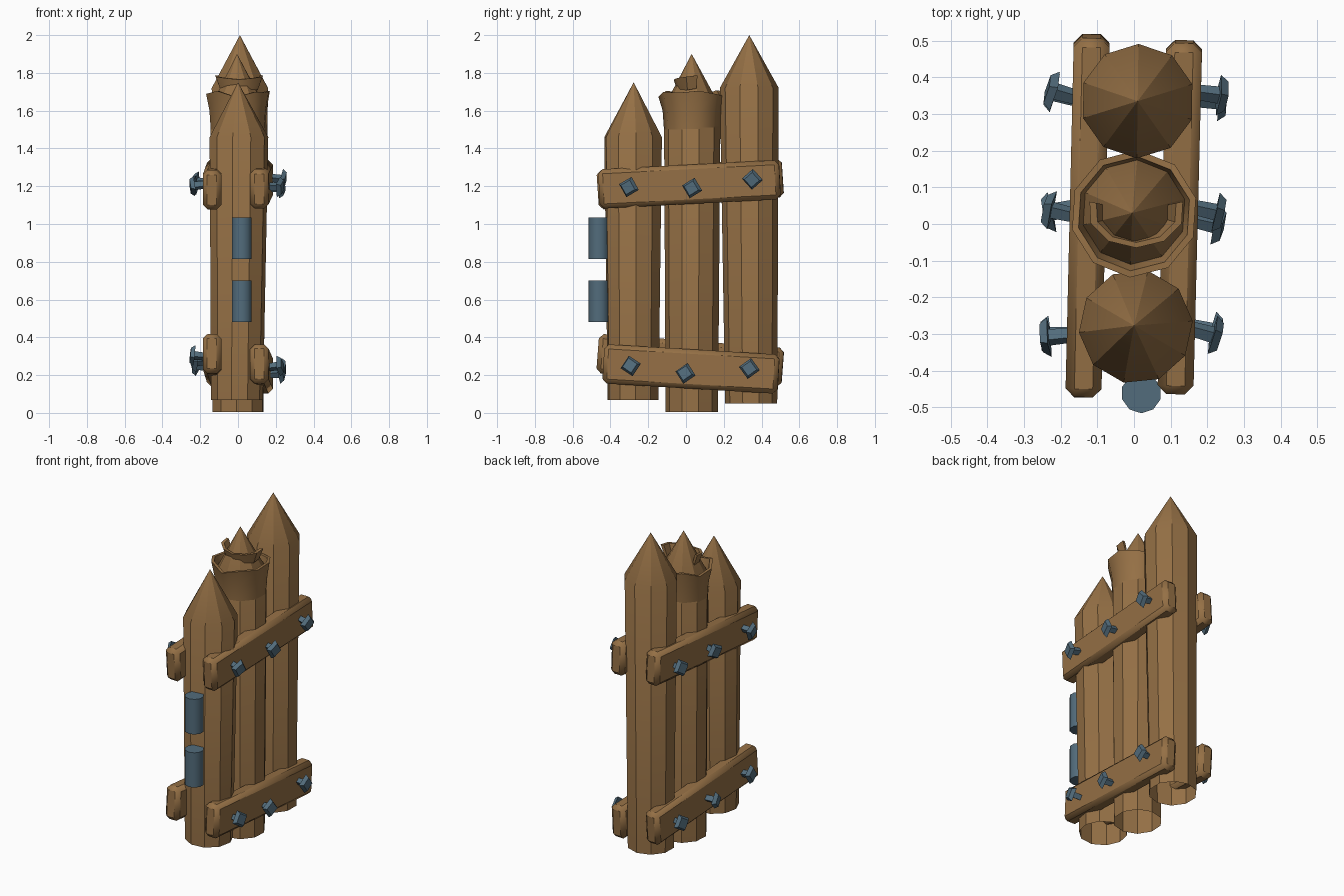
import bpy, bmesh, math, random
from mathutils import Vector, Matrix

if "Cube" in bpy.data.objects:
    bpy.data.objects.remove(bpy.data.objects["Cube"])

random.seed(4)


def material(name, rgb):
    m = bpy.data.materials.new(name)
    m.diffuse_color = (*rgb, 1)
    m.use_nodes = True
    m.node_tree.nodes["Principled BSDF"].inputs["Base Color"].default_value = m.diffuse_color
    return m


WOOD = material("brown wood", (0.30, 0.162, 0.060))
IRON = material("blue grey iron", (0.085, 0.15, 0.20))


def finish(bm, name, mat, angle=40, bevel=0):
    bmesh.ops.recalc_face_normals(bm, faces=bm.faces)
    me = bpy.data.meshes.new(name)
    bm.to_mesh(me)
    bm.free()
    me.materials.append(mat)
    ob = bpy.data.objects.new(name, me)
    bpy.context.collection.objects.link(ob)
    if bevel:
        b = ob.modifiers.new("bevel", 'BEVEL')
        b.width, b.segments, b.limit_method = bevel, 1, 'ANGLE'
    bpy.ops.object.select_all(action='DESELECT')
    ob.select_set(True)
    bpy.context.view_layer.objects.active = ob
    bpy.ops.object.shade_smooth_by_angle(angle=math.radians(angle))
    return ob


def tube(name, rings, tip=None, sides=10, turn=0.0, jag=()):
    """Loft of round rings (x, y, z, radius); rings listed in jag get an uneven edge."""
    bm = bmesh.new()
    loops = []
    for k, (x, y, z, r) in enumerate(rings):
        loop = []
        for i in range(sides):
            a = 2 * math.pi * i / sides + turn
            dz = 0.018 * math.sin(2.3 * i + 1) if k in jag else 0
            loop.append(bm.verts.new((x + r * math.cos(a), y + r * math.sin(a), z + dz)))
        loops.append(loop)
    for lo, hi in zip(loops, loops[1:]):
        for i in range(sides):
            j = (i + 1) % sides
            bm.faces.new((lo[i], lo[j], hi[j], hi[i]))
    if tip:
        t = bm.verts.new(tip)
        for i in range(sides):
            bm.faces.new((loops[-1][i], loops[-1][(i + 1) % sides], t))
    return finish(bm, name, WOOD, 30 if not jag else 45)


# three sharpened posts, open underneath
tube("front_post", [(-0.005, -0.28, 0.068, 0.138), (0.005, -0.28, 1.46, 0.156)],
     (0.0, -0.277, 1.75), turn=0.1)
tube("middle_post", [(0.0, 0.031, 0.005, 0.139), (0.0, 0.033, 1.62, 0.150)],
     (-0.005, 0.03, 1.90), turn=0.25)
tube("back_post", [(0.002, 0.345, 0.05, 0.138), (0.01, 0.335, 1.72, 0.156)],
     (0.01, 0.335, 2.0), turn=0.3)

# split bark collar round the middle post
tube("bark_collar", [(0, 0.032, 1.50, 0.149), (0, 0.032, 1.60, 0.156), (0, 0.028, 1.69, 0.174),
                     (0, 0.028, 1.69, 0.156), (0, 0.032, 1.63, 0.142)], turn=0.25, jag=(2, 3))

# peeling splinter that wraps half way round the tip
bm = bmesh.new()
sections = []
N = 6
for i in range(N + 1):
    t = i / N
    a = math.radians(165 + 210 * t)
    lift = 0.022 * abs(2 * t - 1)
    sec = []
    for r, z in ((0.097, 1.695), (0.122, 1.765), (0.104, 1.765), (0.082, 1.695)):
        sec.append(bm.verts.new((0.006 + r * 1.08 * math.cos(a), 0.035 + r * 0.82 * math.sin(a), z + lift)))
    sections.append(sec)
for s, e in zip(sections, sections[1:]):
    for k in range(4):
        m = (k + 1) % 4
        bm.faces.new((s[k], s[m], e[m], e[k]))
bm.faces.new(sections[0])
bm.faces.new(sections[-1])
finish(bm, "splinter", WOOD)


# crossing planks, each between a front and a back end point
def plank(name, front, back):
    f, b = Vector(front), Vector(back)
    d = (b - f).normalized()
    side = d.cross(Vector((0, 0, 1))).normalized()
    up = side.cross(d)
    rot = Matrix((side, d, up)).transposed().to_4x4()
    bm = bmesh.new()
    bmesh.ops.create_cube(bm, size=1, matrix=Matrix.Translation((f + b) / 2) @ rot
                          @ Matrix.Diagonal((0.098, (b - f).length, 0.208, 1)))
    finish(bm, name, WOOD, 50, bevel=0.024)
    return f, b


# nails: square shaft with a flat faceted head
def nail(name, base, head):
    p, q = Vector(base), Vector(head)
    d = q - p
    rot = d.to_track_quat('Z', 'Y').to_matrix().to_4x4()
    spin = Matrix.Rotation(random.uniform(-0.35, 0.35), 4, 'Z')
    bm = bmesh.new()
    bmesh.ops.create_cone(bm, cap_ends=True, segments=4, radius1=0.020, radius2=0.024, depth=d.length,
                          matrix=Matrix.Translation((p + q) / 2) @ rot @ spin)
    bmesh.ops.create_cone(bm, cap_ends=True, segments=4, radius1=0.056, radius2=0.040, depth=0.022,
                          matrix=Matrix.Translation(q) @ rot @ spin)
    finish(bm, name, IRON, 20)


# name, plank ends, then nail (y, z) points with the sideways lean of each nail
PLANKS = [
    ("upper_right", (0.113, -0.46, 1.185), (0.137, 0.497, 1.235),
     [(-0.305, 1.195, -0.025), (0.03, 1.19, -0.02), (0.35, 1.235, -0.012)]),
    ("lower_right", (0.113, -0.437, 0.26), (0.137, 0.49, 0.205),
     [(-0.295, 0.25, -0.02), (-0.005, 0.21, -0.02), (0.335, 0.235, -0.005)]),
    ("upper_left", (-0.138, -0.467, 1.18), (-0.115, 0.512, 1.245),
     [(-0.31, 1.20, -0.008), (0.04, 1.205, 0.02), (0.365, 1.225, 0.025)]),
    ("lower_left", (-0.138, -0.467, 0.315), (-0.115, 0.512, 0.24),
     [(-0.305, 0.305, -0.005), (0.03, 0.27, -0.02), (0.36, 0.25, 0.025)]),
]
for label, front, back, nails in PLANKS:
    f, b = plank(label + "_plank", front, back)
    s = 1 if f.x > 0 else -1
    for n, (y, z, lean) in enumerate(nails):
        x = f.x + (b.x - f.x) * (y - f.y) / (b.y - f.y)
        nail(f"{label}_nail_{n + 1}", (x + s * 0.02, y - lean, z - random.uniform(-0.015, 0.015)),
             (x + s * 0.108, y, z))

# iron hinge barrels on the front post
for label, z0, z1 in (("upper", 0.815, 1.035), ("lower", 0.482, 0.70)):
    bm = bmesh.new()
    bmesh.ops.create_cone(bm, cap_ends=True, segments=10, radius1=0.055, radius2=0.055, depth=z1 - z0,
                          matrix=Matrix.Translation((0.02, -0.461, (z0 + z1) / 2)))
    finish(bm, label + "_hinge_barrel", IRON, 50)
